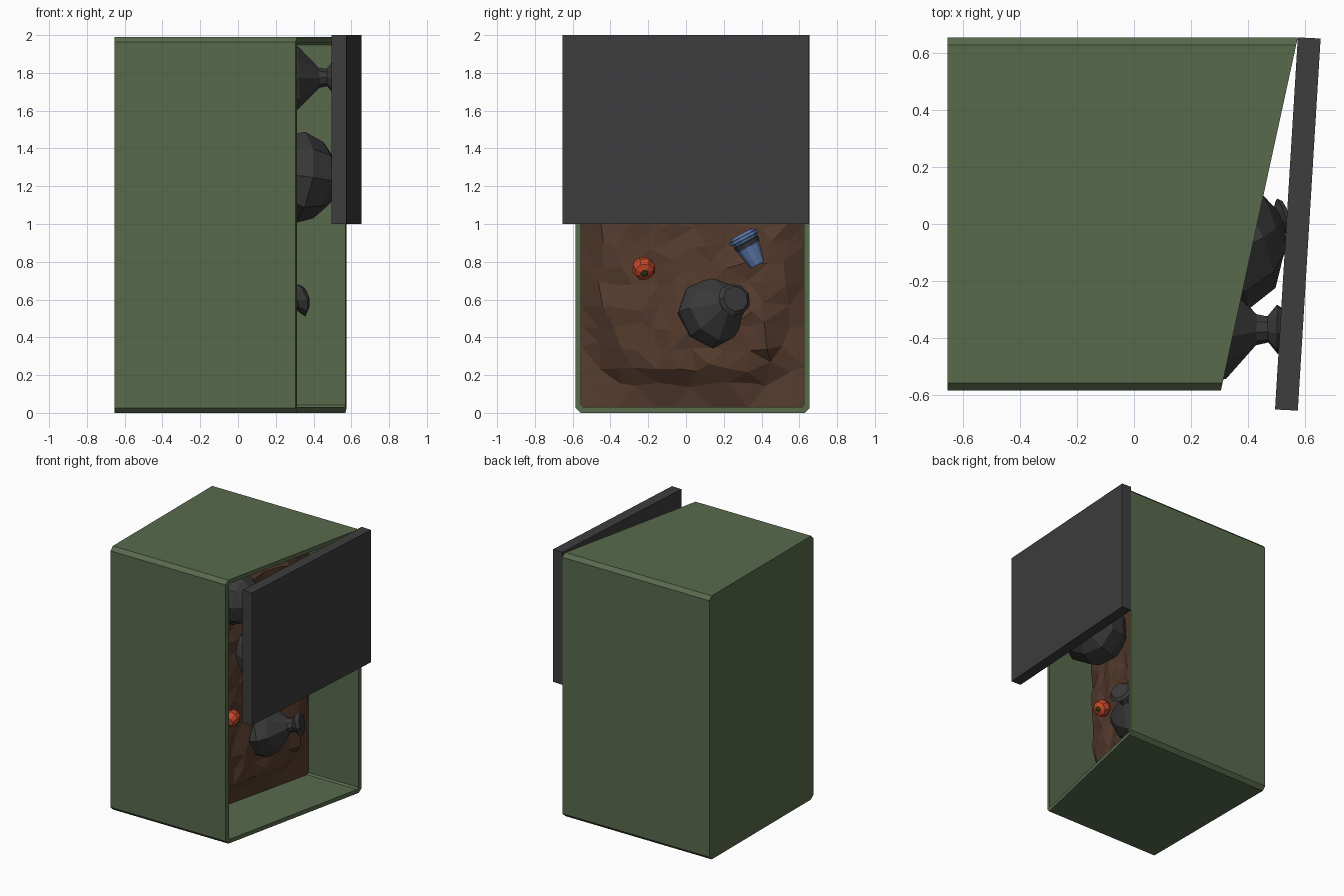
import bpy, bmesh, math, random
from mathutils import Vector

if "Cube" in bpy.data.objects:
    bpy.data.objects.remove(bpy.data.objects["Cube"])

random.seed(4)


def mat(name, rgb):
    m = bpy.data.materials.new(name)
    m.diffuse_color = (*rgb, 1)
    m.use_nodes = True
    m.node_tree.nodes["Principled BSDF"].inputs["Base Color"].default_value = m.diffuse_color
    return m


GREEN = mat("bin_green", (0.10, 0.143, 0.073))
LID = mat("lid_grey", (0.047, 0.047, 0.048))
BAG = mat("bag_black", (0.042, 0.042, 0.043))
DIRT = mat("dirt_brown", (0.094, 0.045, 0.027))
RED = mat("tomato_red", (0.55, 0.063, 0.02))
LEAF = mat("leaf_green", (0.05, 0.075, 0.022))
BLUE = mat("cup_blue", (0.105, 0.19, 0.40))
BAND = mat("cup_band", (0.035, 0.037, 0.045))


def finish(name, bm, *mats):
    bmesh.ops.recalc_face_normals(bm, faces=bm.faces)
    me = bpy.data.meshes.new(name)
    bm.to_mesh(me)
    bm.free()
    ob = bpy.data.objects.new(name, me)
    for m in mats:
        me.materials.append(m)
    bpy.context.collection.objects.link(ob)
    return ob


def bridge(bm, a, b):
    n = len(a)
    return [bm.faces.new((a[i], a[(i + 1) % n], b[(i + 1) % n], b[i])) for i in range(n)]


def lathe(name, profile, centre, axis, n, mats, jitter=0.0, bands=()):
    """Rings of (distance along axis, radius); bands = segments using the second colour."""
    bm = bmesh.new()
    rot = Vector(axis).to_track_quat('Z', 'Y')
    rings = []
    for t, r in profile:
        ring = []
        for i in range(n):
            a = 2 * math.pi * (i + 0.5) / n
            k = r * (1 + random.uniform(-jitter, jitter))
            p = Vector((k * math.cos(a), k * math.sin(a), t + r * random.uniform(-jitter, jitter)))
            ring.append(bm.verts.new(Vector(centre) + rot @ p))
        rings.append(ring)
    for s in range(len(rings) - 1):
        for f in bridge(bm, rings[s], rings[s + 1]):
            f.material_index = 1 if s in bands else 0
    bm.faces.new(rings[0])
    bm.faces.new(rings[-1])
    return finish(name, bm, *mats)


def opening_x(y):
    return 0.305 + (y + 0.585) * 0.27 / 1.24


# Bin shell: chamfered section, closed at -x, slanted opening at +x
def section(inset, c=0.027):
    y0, y1, z0, z1 = -0.585 + inset, 0.655 - inset, inset, 1.99 - inset
    return [(y0 + c, z0), (y1 - c, z0), (y1, z0 + c), (y1, z1 - c),
            (y1 - c, z1), (y0 + c, z1), (y0, z1 - c), (y0, z0 + c)]


bm = bmesh.new()
back, front = [], []
for inset, xb in ((0, -0.655), (0.03, -0.62)):
    sec = section(inset, 0.027 if inset == 0 else 0.012)
    back.append([bm.verts.new((xb, y, z)) for y, z in sec])
    front.append([bm.verts.new((opening_x(y), y, z)) for y, z in sec])
    bridge(bm, back[-1], front[-1])
    bm.faces.new(back[-1])
bridge(bm, front[0], front[1])
finish("bin_shell", bm, GREEN)

# Half-length lid, hanging slightly ajar
bm = bmesh.new()
plan = [(0.575, 0.655), (0.655, 0.651), (0.575, -0.655), (0.495, -0.651)]
lo = [bm.verts.new((x, y, 1.0)) for x, y in plan]
hi = [bm.verts.new((x, y, 2.0)) for x, y in plan]
bridge(bm, lo, hi)
bm.faces.new(lo)
bm.faces.new(hi)
finish("lid", bm, LID)


# Dirt: slanted flat bed with a rough raised mound
def dirt_x(y, z):
    u, v = abs((y - 0.03) / 0.56), abs((z - 1.0) / 0.9)
    e = (u ** 4 + v ** 4) ** 0.25
    rise = max(0.0, min(1.0, (1 - e) / 0.15))
    return 0.15 + (y - 0.62) * 0.235 + rise * 0.115, rise


bm = bmesh.new()
NY, NZ = 12, 18
grid = []
for j in range(NZ + 1):
    row = []
    for i in range(NY + 1):
        y, z = -0.555 + 1.18 * i / NY, 0.03 + 1.93 * j / NZ
        if 0 < i < NY and 0 < j < NZ:
            y += random.uniform(-0.025, 0.025)
            z += random.uniform(-0.03, 0.03)
        x, rise = dirt_x(y, z)
        row.append(bm.verts.new((x + rise * random.uniform(-0.016, 0.016), y, z)))
    grid.append(row)
for j in range(NZ):
    for i in range(NY):
        bm.faces.new((grid[j][i], grid[j][i + 1], grid[j + 1][i + 1], grid[j + 1][i]))
bmesh.ops.triangulate(bm, faces=bm.faces)
finish("dirt", bm, DIRT)

# Tied rubbish bags: round body, pinched neck, flared top
for name, c, axis, R in (("bag_low", (0.09, 0.155, 0.535), (0.24, 0.10, 0.065), 0.205),
                         ("bag_middle", (0.31, -0.07, 1.245), (1, 0.42, -0.15), 0.24),
                         ("bag_top", (0.235, -0.37, 1.77), (1, 0, 0.02), 0.195)):
    k = R * 0.97
    neck = 0.215 if R < 0.22 else 0.225
    prof = [(-0.92 * k, 0.4 * k), (-0.55 * k, 0.85 * k), (0, R), (0.45 * k, 0.88 * k),
            (neck - 0.02, 0.055), (neck + 0.02, 0.048), (neck + 0.055, 0.09), (neck + 0.075, 0.07)]
    if R > 0.22:  # fuller bag with a short knot
        prof[4:] = [(0.8 * k, 0.55 * k), (0.22, 0.05), (0.235, 0.075), (0.25, 0.06)]
    lathe(name, prof, c, axis, 9, [BAG], jitter=0.05)

# Tomato with a small leafy crown
tc, ta = Vector((0.105, -0.225, 0.765)), Vector((0.75, 0.1, -0.5)).normalized()
lathe("tomato", [(-0.052, 0.025), (-0.03, 0.055), (0.005, 0.064), (0.035, 0.052), (0.05, 0.025)],
      tc, ta, 8, [RED], jitter=0.04)
lathe("tomato_crown", [(0.045, 0.028), (0.054, 0.02), (0.056, 0.008), (0.075, 0.006)],
      tc, ta, 5, [LEAF])

# Paper cup: tapered body, dark sleeve band, stepped rim
lathe("cup", [(0, 0.045), (0.105, 0.066), (0.11, 0.07), (0.132, 0.074), (0.137, 0.07),
              (0.15, 0.075), (0.152, 0.084), (0.168, 0.084), (0.17, 0.072), (0.185, 0.066)],
      (0.19, 0.38, 0.785), (0.0, -0.46, 0.87), 12, [BLUE, BAND], bands=(2, 3))
